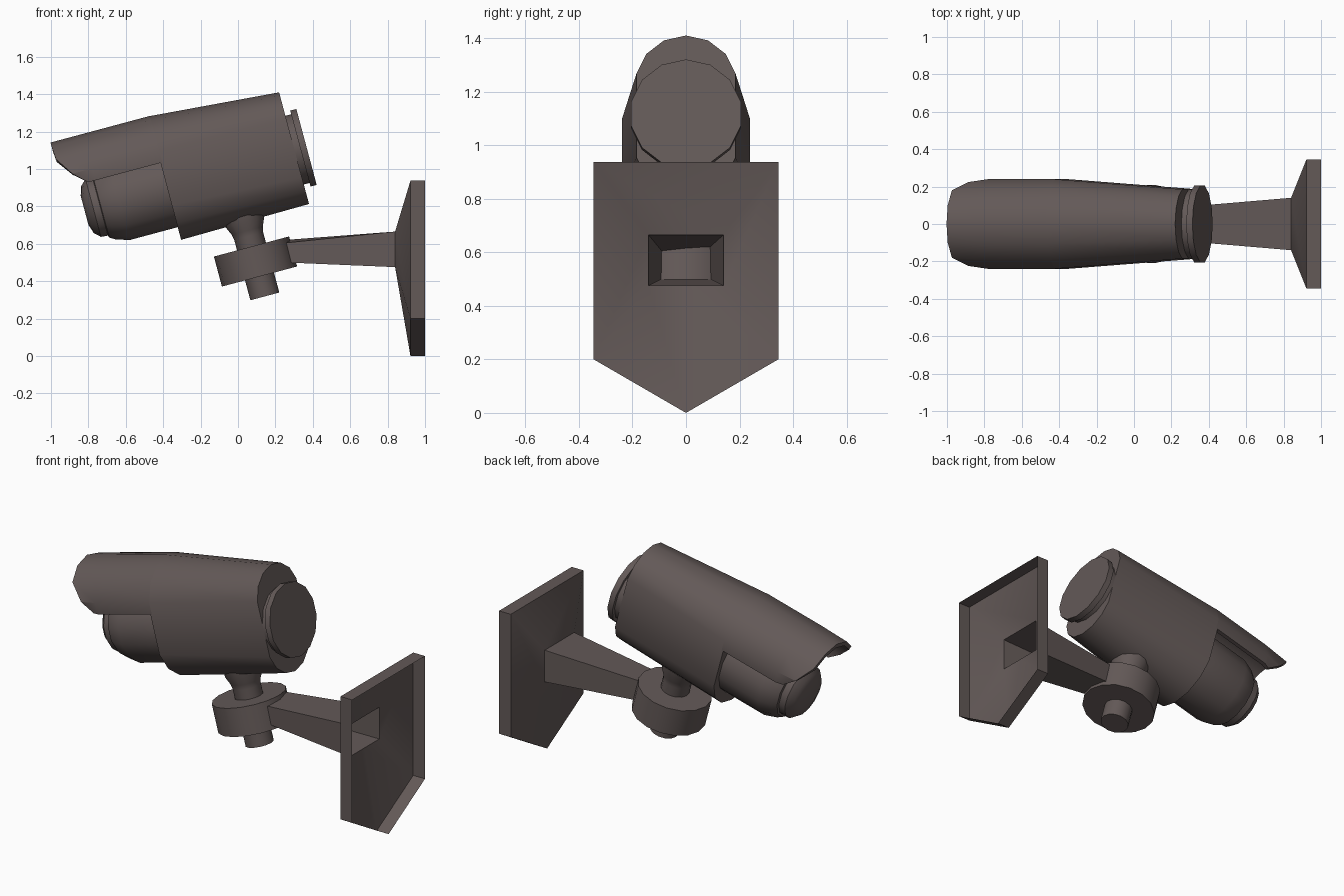
import bpy, bmesh, math
from mathutils import Vector

if "Cube" in bpy.data.objects:
    bpy.data.objects.remove(bpy.data.objects["Cube"])

TILT = math.radians(15)
C, S = math.cos(TILT), math.sin(TILT)

# Dark warm grey used on every part
paint = bpy.data.materials.new("dark_paint")
paint.diffuse_color = (0.125, 0.100, 0.096, 1)
paint.use_nodes = True
paint.node_tree.nodes["Principled BSDF"].inputs["Base Color"].default_value = paint.diffuse_color


def tilted(a, y, v):
    """Camera frame (a along the barrel to the rear, v up) to world."""
    return Vector((0.30 + a * C - v * S, y, 1.11 + a * S + v * C))


def loft(name, rings, caps=True, extra=None):
    bm = bmesh.new()
    vs = [[bm.verts.new(p) for p in ring] for ring in rings]
    n = len(vs[0])
    for r0, r1 in zip(vs, vs[1:]):
        for i in range(n):
            j = (i + 1) % n
            bm.faces.new((r0[i], r0[j], r1[j], r1[i]))
    if caps:
        bm.faces.new(vs[0][::-1])
        bm.faces.new(vs[-1])
    if extra:
        extra(bm, vs)
    bmesh.ops.recalc_face_normals(bm, faces=bm.faces)
    mesh = bpy.data.meshes.new(name)
    bm.to_mesh(mesh)
    bm.free()
    mesh.materials.append(paint)
    ob = bpy.data.objects.new(name, mesh)
    bpy.context.collection.objects.link(ob)
    bpy.ops.object.select_all(action='DESELECT')
    ob.select_set(True)
    bpy.context.view_layer.objects.active = ob
    bpy.ops.object.shade_smooth_by_angle(angle=math.radians(30))
    return ob


def angles(n):
    return [2 * math.pi * i / n for i in range(n)]


def lathe_along(name, profile, v0, n=14):
    """Turned part around the barrel axis; profile is (a, radius)."""
    return loft(name, [[tilted(a, r * math.sin(t), v0 + r * math.cos(t)) for t in angles(n)]
                       for a, r in profile])


def lathe_up(name, profile, a0, n=16):
    """Turned part around the tilted vertical axis; profile is (v, radius)."""
    return loft(name, [[tilted(a0 + r * math.cos(t), r * math.sin(t), v) for t in angles(n)]
                       for v, r in profile])


# Housing: stretched 14-sided section, widening toward the front
def housing_ring(a, r, top, bottom):
    return [tilted(a, r * math.sin(t),
                   r * math.cos(t) + (top if math.cos(t) > 0 else bottom)) for t in angles(14)]


loft("housing", [housing_ring(0, 0.19, 0.12, -0.118),
                 housing_ring(-0.71, 0.246, 0.121, -0.07)])

# Sun hood: thin shell over the lens with a rounded, slightly narrowed front edge
front_a = {0: -1.25, 1: -1.25, 2: -1.245, 3: -1.18}


def hood_arc(r, a_fixed):
    arc = [(r * math.sin(k * math.pi / 7), 0.121 + r * math.cos(k * math.pi / 7),
            front_a[abs(k)]) for k in range(-3, 4)]
    side = arc[-1][0]
    arc = [(-side, 0.11, -1.11)] + arc + [(side, 0.11, -1.11)]
    if a_fixed is not None:
        return [tilted(a_fixed, y, v) for y, v, a in arc]
    return [tilted(a, y * 0.935, v) for y, v, a in arc]


def hood_lip(bm, vs):
    ring, m = vs[-1], len(vs[-1])
    for i in range(m // 2 - 1):
        bm.faces.new((ring[i], ring[i + 1], ring[m - 2 - i], ring[m - 1 - i]))


loft("sun_hood", [hood_arc(0.246, a) + hood_arc(0.220, a)[::-1] for a in (-0.70, -1.07, None)],
     caps=False, extra=hood_lip)

# Lens barrel with stepped domed front
lathe_along("lens_barrel", [(-0.69, 0.216), (-0.977, 0.216), (-1.05, 0.192), (-1.078, 0.175),
                            (-1.082, 0.163), (-1.12, 0.16), (-1.152, 0.13), (-1.168, 0.08)], -0.03)

# Rear cap on a short collar
lathe_along("rear_collar", [(-0.02, 0.19), (0.035, 0.19)], -0.01)
lathe_along("rear_cap", [(0.032, 0.21), (0.066, 0.21)], -0.01)

# Swivel stem and clamp ring
lathe_up("swivel_stem", [(-0.724, 0.08), (-0.39, 0.08), (-0.36, 0.086),
                         (-0.315, 0.106), (-0.24, 0.115)], -0.356, 14)
lathe_up("clamp_ring", [(-0.614, 0.208), (-0.448, 0.208)], -0.356)


# Wall bracket: hollow arm flaring into an open-backed five-sided plate
def bracket_ring(x, w, top, low, tip, skew=0):
    return [Vector((x, y, z)) for y, z in
            ((-w, top - skew), (w, top), (w, low), (0, tip), (-w, low))]


loft("wall_bracket", [bracket_ring(1.0, 0.345, 0.937, 0.20, 0.0),
                      bracket_ring(0.922, 0.345, 0.937, 0.20, 0.0),
                      bracket_ring(0.84, 0.14, 0.665, 0.475, 0.475),
                      bracket_ring(0.25, 0.09, 0.62, 0.50, 0.50, 0.016)],
     caps=False)
